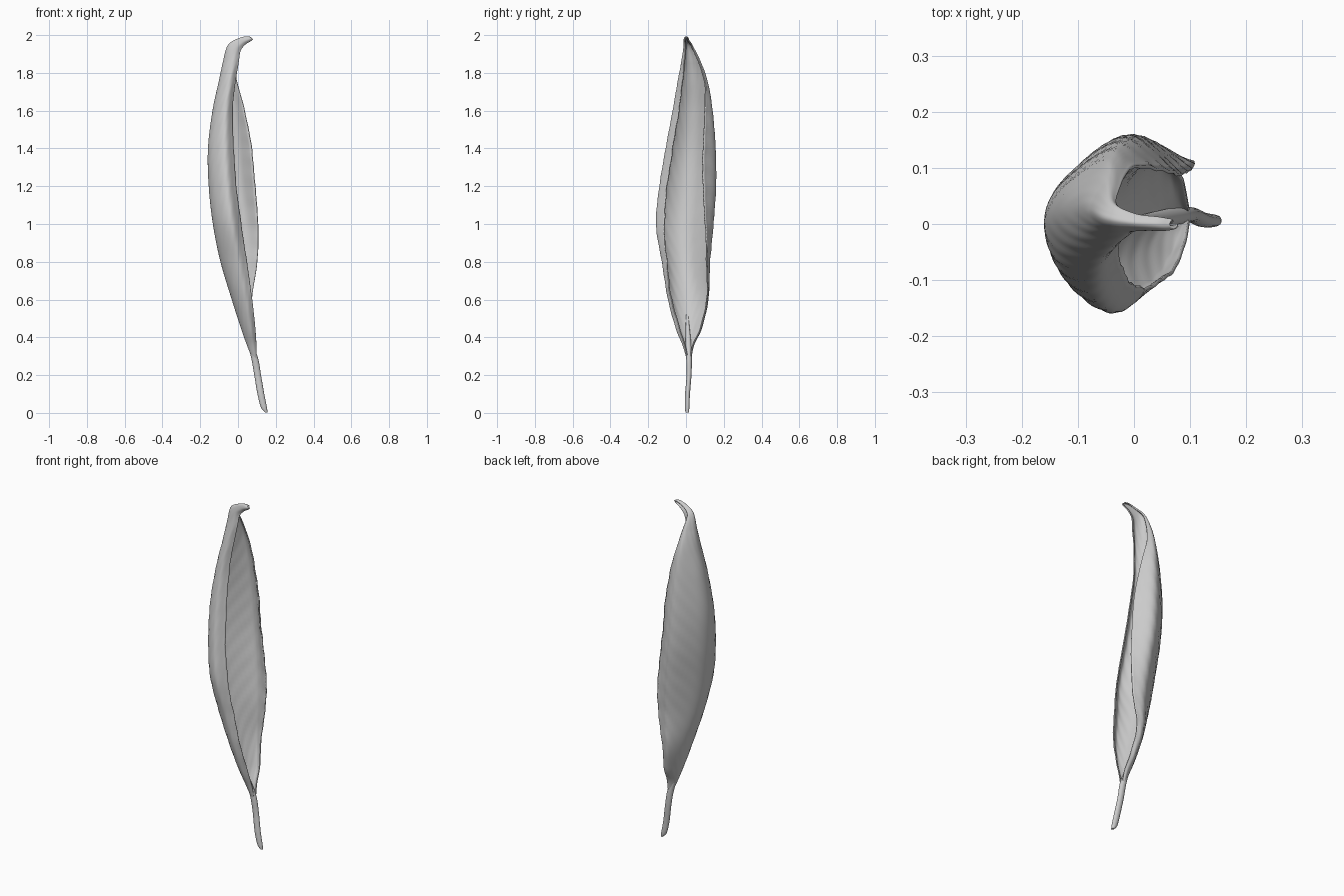
import bpy, bmesh, math
from mathutils import Vector


def spline(pts, t):
    """Catmull-Rom through pts (vectors of any size), t in 0..1"""
    n = len(pts) - 1
    i = min(int(t * n), n - 1)
    u = t * n - i
    p1, p2 = pts[i], pts[i + 1]
    p0 = pts[i - 1] if i > 0 else p1 * 2 - p2
    p3 = pts[i + 2] if i + 2 <= n else p2 * 2 - p1
    return 0.5 * (p1 * 2 + (p2 - p0) * u + (p0 * 2 - p1 * 5 + p2 * 4 - p3) * u * u
                  + (p1 * 3 - p0 - p2 * 3 + p3) * u ** 3)


def loft(name, rings, closed=False):
    bm = bmesh.new()
    rows = [[bm.verts.new(p) for p in r] for r in rings]
    n = len(rows[0])
    for a, b in zip(rows, rows[1:]):
        for j in range(n if closed else n - 1):
            k = (j + 1) % n
            bm.faces.new((a[j], a[k], b[k], b[j]))
    if closed:
        bm.faces.new(rows[0])
        bm.faces.new(rows[-1])
    bmesh.ops.recalc_face_normals(bm, faces=bm.faces)
    me = bpy.data.meshes.new(name)
    bm.to_mesh(me)
    bm.free()
    ob = bpy.data.objects.new(name, me)
    bpy.context.collection.objects.link(ob)
    bpy.context.view_layer.objects.active = ob
    ob.select_set(True)
    bpy.ops.object.shade_smooth_by_angle(angle=math.radians(50))
    ob.select_set(False)
    return ob


# Curled blade: z, spine x, front edge x, back edge x, y min, front edge y, y max, back edge y
SECTIONS = [Vector(s) for s in (
    (0.28, 0.082, 0.098, 0.098, 0.008, 0.011, 0.024, 0.021),
    (0.36, 0.050, 0.096, 0.096, -0.016, -0.006, 0.040, 0.036),
    (0.45, 0.018, 0.090, 0.088, -0.052, -0.034, 0.080, 0.076),
    (0.60, -0.030, 0.074, 0.074, -0.092, -0.076, 0.112, 0.110),
    (0.80, -0.090, 0.046, 0.102, -0.125, -0.102, 0.122, 0.110),
    (1.00, -0.130, 0.016, 0.106, -0.156, -0.115, 0.142, 0.102),
    (1.20, -0.152, -0.010, 0.090, -0.138, -0.100, 0.156, 0.090),
    (1.40, -0.156, -0.024, 0.072, -0.105, -0.070, 0.154, 0.090),
    (1.60, -0.132, -0.030, 0.035, -0.068, -0.038, 0.138, 0.100),
    (1.75, -0.100, -0.015, -0.005, -0.042, -0.018, 0.112, 0.098),
    (1.86, -0.076, 0.003, -0.025, -0.022, -0.008, 0.074, 0.066),
    (1.93, -0.052, 0.012, -0.032, -0.012, -0.002, 0.036, 0.032),
    (1.962, -0.008, 0.036, 0.005, -0.009, 0.000, 0.016, 0.012),
    (1.980, 0.036, 0.068, 0.045, -0.009, -0.002, 0.010, 0.008),
    (1.984, 0.064, 0.078, 0.070, -0.006, -0.002, 0.006, 0.004))]


def blade_ring(t):
    z, xs, xf, xb, y0, yf, y1, yb = spline(SECTIONS, t)
    profile = [Vector(p) for p in (
        (xb, yb),
        (xs + 0.62 * (xb - xs), y1),
        (xs + 0.15 * (xb - xs), y1 * 0.71 + y0 * 0.29),
        (xs, y1 * 0.44 + y0 * 0.56),
        (xs + 0.19 * (xf - xs), y1 * 0.16 + y0 * 0.84),
        (xs + 0.65 * (xf - xs), y0),
        (xf, yf))]
    centre = Vector(((xf + xb) / 2, (y0 + y1) / 2))
    full = min(1, max(0, (y1 - y0 - 0.03) / 0.2))
    tilt = 0.6 * max(0, min(1, (z - 1.86) / 0.1))
    ring = []
    for j in range(45):
        s = j / 44
        p = spline(profile, s)
        side = abs(s - 0.5) * 2
        # oblique veins and ragged edges
        vein = 0.0012 * math.sin(60 * (z - 0.5 * side)) * math.sin(math.pi * side)
        ragged = 0.003 * math.sin(41 * z) * math.sin(17 * z) * side ** 6
        d = (centre - p).normalized()
        p = p + d * (vein + ragged) * full
        ring.append((p.x, p.y, z - tilt * (p.x - (xs + xf) / 2)))
    return ring


blade = loft("leaf_blade", [blade_ring(i / 140) for i in range(141)])
thick = blade.modifiers.new("thickness", 'SOLIDIFY')
thick.thickness = 0.006
thick.offset = 0

# Stalk running up into the blade: x, y, z, half width x, half width y
STALK = [Vector(s) for s in (
    (0.149, 0.006, 0.003, 0.007, 0.009),
    (0.137, 0.006, 0.03, 0.016, 0.012),
    (0.121, 0.008, 0.10, 0.018, 0.013),
    (0.104, 0.016, 0.20, 0.018, 0.013),
    (0.088, 0.016, 0.29, 0.018, 0.015),
    (0.060, 0.012, 0.37, 0.013, 0.015),
    (0.020, 0.008, 0.46, 0.005, 0.010),
    (-0.002, 0.006, 0.52, 0.002, 0.005))]
rings = []
for i in range(43):
    x, y, z, rx, ry = spline(STALK, i / 42)
    rings.append([(x + rx * math.cos(a), y + ry * math.sin(a), z)
                  for a in (2 * math.pi * k / 16 for k in range(16))])
loft("leaf_stalk", rings, closed=True)
